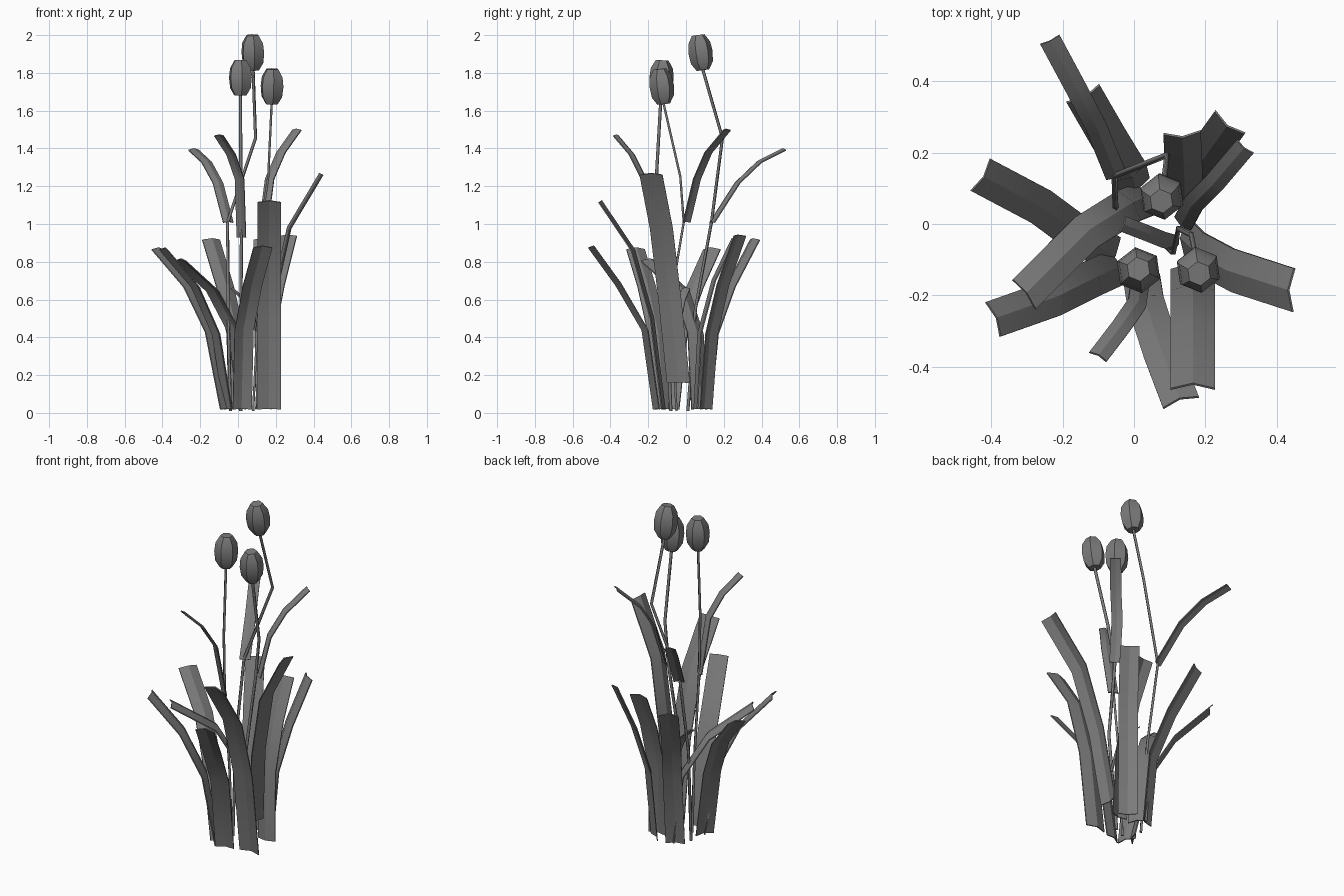
import bpy, bmesh, math
from mathutils import Vector

if "Cube" in bpy.data.objects:
    bpy.data.objects.remove(bpy.data.objects["Cube"])

# Dark grey plant material
mat = bpy.data.materials.new("dark_grey")
mat.diffuse_color = (0.2, 0.2, 0.2, 1)
mat.use_nodes = True
mat.node_tree.nodes["Principled BSDF"].inputs["Base Color"].default_value = mat.diffuse_color


def add_object(name, data):
    data.materials.append(mat)
    ob = bpy.data.objects.new(name, data)
    bpy.context.collection.objects.link(ob)
    return ob


def add_mesh(name, bm):
    bmesh.ops.recalc_face_normals(bm, faces=bm.faces)
    mesh = bpy.data.meshes.new(name)
    bm.to_mesh(mesh)
    bm.free()
    ob = add_object(name, mesh)
    bpy.ops.object.select_all(action='DESELECT')
    bpy.context.view_layer.objects.active = ob
    ob.select_set(True)
    bpy.ops.object.shade_smooth_by_angle(angle=math.radians(36), keep_sharp_edges=True)


def loft(bm, rings):
    """Bridge successive closed rings and cap both ends."""
    for a, b in zip(rings, rings[1:]):
        n = len(a)
        for i in range(n):
            j = (i + 1) % n
            bm.faces.new((a[i], a[j], b[j], b[i]))
    bm.faces.new(rings[0])
    bm.faces.new(rings[-1])


def blade(name, path, width, heading=None, ridge=0.14, thick=0.006):
    """Thin strip with a raised centre fold, swept along a bent path."""
    pts = [Vector(p) for p in path]
    d = Vector(heading) if heading else pts[-1] - pts[0]
    side = Vector((-d.y, d.x, 0)).normalized()
    h = ridge * width / 2
    t = thick / 2
    w = width / 2
    section = ((-w, -h + t), (0, h + t), (w, -h + t),
               (w, -h - t), (0, h - t), (-w, -h - t))
    bm = bmesh.new()
    rings = []
    for i, p in enumerate(pts):
        tan = (pts[min(i + 1, len(pts) - 1)] - pts[max(i - 1, 0)]).normalized()
        up = tan.cross(side).normalized()
        rings.append([bm.verts.new(p + side * s + up * u) for s, u in section])
    loft(bm, rings)
    # keep the centre fold crisp
    for a, b in zip(rings, rings[1:]):
        for k in (1, 4):
            bm.edges.get((a[k], b[k])).smooth = False
    add_mesh(name, bm)


def stem(name, path, radius=0.0085):
    cu = bpy.data.curves.new(name, 'CURVE')
    cu.dimensions = '3D'
    cu.bevel_depth = radius
    cu.bevel_resolution = 0
    cu.use_fill_caps = True
    sp = cu.splines.new('POLY')
    sp.points.add(len(path) - 1)
    for q, p in zip(sp.points, path):
        q.co = (*p, 1)
    add_object(name, cu)


def bud(name, base, axis):
    """Six-sided closed bud, leaning a little along the end of its stem."""
    lean = axis.normalized() + Vector((0, 0, 1))
    rot = Vector((0, 0, 1)).rotation_difference(lean.normalized())
    bm = bmesh.new()
    rings = []
    for r, z in ((0.034, 0), (0.059, 0.04), (0.065, 0.095), (0.059, 0.145), (0.034, 0.187)):
        ring = []
        for k in range(6):
            a = math.radians(98 + 60 * k)
            v = Vector((r * math.cos(a), r * math.sin(a), z))
            ring.append(bm.verts.new(Vector(base) + rot @ v))
        rings.append(ring)
    loft(bm, rings)
    add_mesh(name, bm)


# Flower stems with buds
stems = {
    "left": [(.015, -.08, .01), (.015, -.1, .45), (.018, -.15, .93),
             (.015, -.155, 1.28), (.013, -.132, 1.68)],
    "right": [(.08, -.05, .01), (.11, -.08, .6), (.125, -.012, 1.01),
              (.16, -.03, 1.25), (.178, -.118, 1.635)],
    "back": [(-.04, .01, .01), (-.052, .05, .55), (-.055, .135, 1.01),
             (.093, .193, 1.455), (.08, .09, 1.815)],
}
for key, path in stems.items():
    stem("flower_stem_" + key, path)
    bud("flower_bud_" + key, path[-1], Vector(path[-1]) - Vector(path[-2]))

# Narrow leaves growing from the stem joints
blade("stem_leaf_back", [(-.05, .135, 1.01), (-.105, .27, 1.22),
                         (-.165, .385, 1.33), (-.235, .515, 1.395)], .06)
blade("stem_leaf_left", [(.02, -.15, .93), (.01, -.22, 1.24),
                         (-.035, -.285, 1.37), (-.1, -.37, 1.47)], .055)
blade("stem_leaf_right", [(.135, 0, 1.01), (.165, .055, 1.24),
                          (.225, .115, 1.38), (.31, .215, 1.5)], .06)
blade("stem_leaf_low", [(.12, -.055, .35), (.085, -.045, .5),
                        (.035, -.025, .6), (-.03, 0, .66)], .045)

# Wide blades rising from the ground
ground_blades = [
    [(0, .10, .02), (-.01, .14, .42), (-.065, .23, .67), (-.14, .36, .92)],
    [(-.06, -.085, .02), (-.14, -.04, .43), (-.255, .045, .67), (-.425, .135, .87)],
    [(-.045, -.12, .02), (-.11, -.15, .42), (-.22, -.205, .67), (-.39, -.265, .87)],
    [(.04, .075, .02), (-.01, .055, .42), (-.13, -.02, .65), (-.305, -.195, .81)],
    [(.02, -.15, .02), (.03, -.21, .44), (.075, -.35, .68), (.13, -.495, .88)],
    [(.13, .1, .02), (.15, .13, .42), (.2, .19, .68), (.265, .28, .94)],
    [(.15, .05, .02), (.14, .07, .42), (.14, .145, .7), (.135, .25, .92)],
]
for i, path in enumerate(ground_blades):
    blade(f"ground_blade_{i + 1}", path, .105)

# Two taller blades at the front and right
blade("tall_blade_front", [(.165, -.12, .02), (.165, -.18, .5),
                           (.165, -.28, .86), (.165, -.455, 1.12)], .125)
blade("tall_blade_right", [(.14, -.04, .16), (.185, -.085, .6),
                           (.27, -.13, .98), (.44, -.185, 1.265)], .122,
      heading=(1, -.04, 0))
